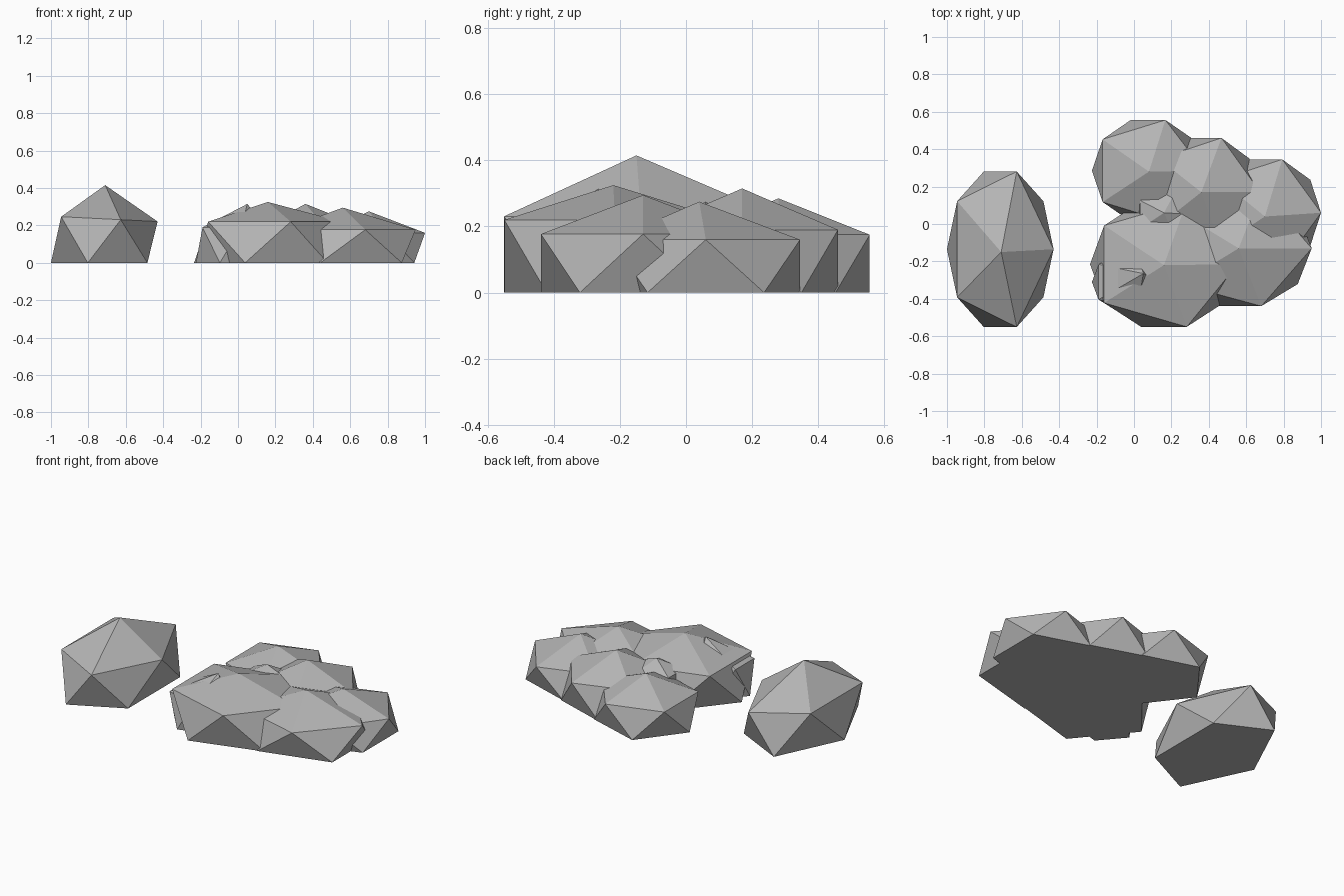
import bpy, bmesh
from math import cos, sin, radians

cube = bpy.data.objects.get("Cube")
if cube:
    bpy.data.objects.remove(cube, do_unlink=True)

# Single stone colour
stone = bpy.data.materials.new("stone grey")
stone.use_nodes = True
colour = (0.46, 0.46, 0.46, 1)
stone.diffuse_color = colour
stone.node_tree.nodes["Principled BSDF"].inputs["Base Color"].default_value = colour


def rock(name, apex, centre, radii, ring_z, tilt=0.0):
    """Icosahedral boulder cut flat at the ground: apex, upper ring, offset lower ring."""
    bm = bmesh.new()
    cx, cy = centre

    def ring(phase, z, slope):
        points = []
        for i in range(5):
            a = radians(phase + 72 * i)
            dx, dy = radii[0] * cos(a), radii[1] * sin(a)
            points.append(bm.verts.new((cx + dx, cy + dy, z + slope * dx)))
        return points

    top = bm.verts.new(apex)
    upper = ring(0, ring_z, tilt)
    lower = ring(36, 0, 0)
    for i in range(5):
        j = (i + 1) % 5
        bm.faces.new((top, upper[i], upper[j]))
        bm.faces.new((upper[i], lower[i], upper[j]))
        bm.faces.new((upper[j], lower[i], lower[j]))
    bm.faces.new(lower[::-1])
    bmesh.ops.recalc_face_normals(bm, faces=bm.faces)
    mesh = bpy.data.meshes.new(name)
    bm.to_mesh(mesh)
    bm.free()
    mesh.materials.append(stone)
    obj = bpy.data.objects.new(name, mesh)
    bpy.context.collection.objects.link(obj)


# Separate boulder
rock("lone_boulder", (-0.71, -0.15, 0.415), (-0.715, -0.135), (0.285, 0.437), 0.235, -0.05)

# Overlapping cluster
rock("front_rock", (0.16, -0.22, 0.325), (0.16, -0.215), (0.395, 0.352), 0.22)
rock("front_left_rock", (0.56, -0.13, 0.295), (0.56, -0.13), (0.39, 0.325), 0.177)
rock("left_rock", (0.70, 0.04, 0.275), (0.70, 0.06), (0.30, 0.30), 0.16)
rock("middle_rock", (0.36, 0.17, 0.315), (0.375, 0.17), (0.30, 0.305), 0.19)
rock("back_rock", (0.08, 0.28, 0.285), (0.075, 0.285), (0.30, 0.285), 0.175)

# Small stones poking through the cluster
rock("small_middle_stone", (0.16, 0.06, 0.275), (0.17, 0.05), (0.17, 0.13), 0.21)
rock("small_front_stone", (0.05, -0.265, 0.315), (-0.04, -0.31), (0.185, 0.16), 0.19)
